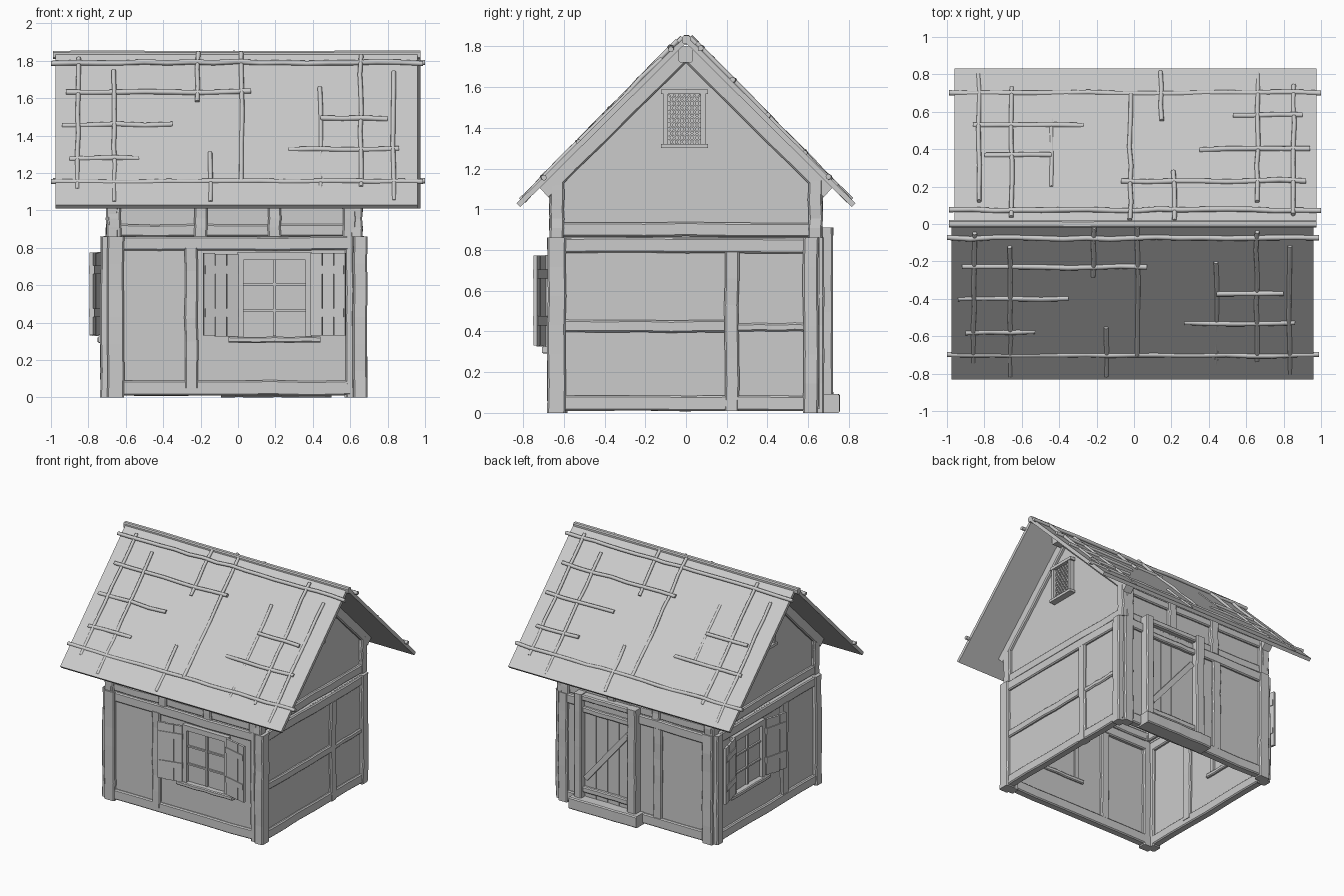
import bpy, bmesh, math, random
from mathutils import Matrix, Vector

random.seed(4)
if "Cube" in bpy.data.objects:
    bpy.data.objects.remove(bpy.data.objects["Cube"])

grey = bpy.data.materials.new("plain_grey")
grey.use_nodes = True
grey.diffuse_color = (0.6, 0.6, 0.6, 1)
grey.node_tree.nodes["Principled BSDF"].inputs["Base Color"].default_value = (0.6, 0.6, 0.6, 1)
I = Matrix()


def finish(name, bm, M=I):
    bm.transform(M)
    bmesh.ops.recalc_face_normals(bm, faces=bm.faces)
    me = bpy.data.meshes.new(name)
    bm.to_mesh(me)
    bm.free()
    me.materials.append(grey)
    ob = bpy.data.objects.new(name, me)
    bpy.context.collection.objects.link(ob)
    return ob


def sweep(name, a, b, section, u, rings=2, jit=0.0, M=I):
    """Carry a cross-section from a to b, with a slight hand-hewn wander."""
    a, b = Vector(a), Vector(b)
    d = (b - a).normalized()
    u = Vector(u)
    u = (u - d * u.dot(d)).normalized()
    v = d.cross(u)
    bm = bmesh.new()
    loops = []
    for i in range(rings):
        c = a.lerp(b, i / (rings - 1))
        c += u * random.uniform(-jit, jit) + v * random.uniform(-jit, jit)
        loops.append([bm.verts.new(c + u * p + v * q) for p, q in section])
    n = len(section)
    for l0, l1 in zip(loops, loops[1:]):
        for k in range(n):
            bm.faces.new((l0[k], l0[(k + 1) % n], l1[(k + 1) % n], l1[k]))
    bm.faces.new(loops[0])
    bm.faces.new(loops[-1])
    return finish(name, bm, M)


def rect(w, h, c=0.0):
    """Rectangle section with clipped corners when c > 0."""
    w, h = w / 2, h / 2
    if not c:
        return [(-w, -h), (w, -h), (w, h), (-w, h)]
    return [(-w + c, -h), (w - c, -h), (w, -h + c), (w, h - c),
            (w - c, h), (-w + c, h), (-w, h - c), (-w, -h + c)]


def beam(name, x, y, z, jit=0.003, M=I):
    """Timber filling the given ranges, wandering along its longest side."""
    r = [x, y, z]
    size = [q - p for p, q in r]
    k = size.index(max(size))
    mid = [(p + q) / 2 for p, q in r]
    a, b = mid[:], mid[:]
    a[k], b[k] = r[k]
    i, j = (k + 1) % 3, (k + 2) % 3
    u = [0, 0, 0]
    u[i] = 1
    c = min(0.008, min(size) * 0.2) if jit else 0
    return sweep(name, a, b, rect(size[i], size[j], c), u, 7 if jit else 2, jit, M)


def board(name, x, y, z, M=I):
    return beam(name, x, y, z, 0, M)


def prism(name, outline, x0, x1):
    """Extrude a (y, z) outline along x."""
    bm = bmesh.new()
    f = bm.faces.new([bm.verts.new((x0, y, z)) for y, z in outline])
    new = bmesh.ops.extrude_face_region(bm, geom=[f])["geom"]
    bmesh.ops.translate(bm, vec=(x1 - x0, 0, 0),
                        verts=[g for g in new if isinstance(g, bmesh.types.BMVert)])
    return finish(name, bm)


# Plaster walls, open underneath
for s in (-1, 1):
    y = sorted((s * 0.635, s * 0.655))
    board("lower_long_wall", (-0.7, 0.66), y, (0.02, 0.86))
    y = sorted((s * 0.62, s * 0.64))
    board("upper_long_wall", (-0.67, 0.635), y, (0.86, 1.18))
for x in (-0.705, 0.645):
    board("lower_end_wall", (x, x + 0.02), (-0.65, 0.65), (0.02, 0.86))
gable = [(-0.63, 0.85), (0.63, 0.85), (0.63, 1.17), (0, 1.8), (-0.63, 1.17)]
prism("left_gable_wall", gable, 0.62, 0.64)
prism("right_gable_wall", gable, -0.68, -0.66)

# Paired corner posts of the ground floor
low = (0.0, 0.86)
for x, y in [((0.615, 0.69), (-0.68, -0.59)), ((0.575, 0.62), (-0.67, -0.6)),
             ((-0.7, -0.61), (-0.68, -0.61)), ((-0.735, -0.665), (-0.655, -0.58)),
             ((0.62, 0.69), (0.575, 0.65)), ((0.57, 0.65), (0.61, 0.68)),
             ((-0.735, -0.665), (0.58, 0.655)), ((-0.7, -0.61), (0.61, 0.68))]:
    beam("corner_post", x, y, low)

# Ground floor rails and studs on the long sides
for s in (-1, 1):
    y = sorted((s * 0.61, s * 0.672))
    beam("head_rail", (-0.62, 0.6), y, (0.785, 0.86))
    beam("sill_rail", (-0.62, 0.6), y, (0.01, 0.09))
    beam("wall_stud", (-0.285, -0.215) if s < 0 else (-0.255, -0.18), y, (0.05, 0.8))

# Ground floor rails and studs on the ends
for x in ((0.62, 0.682), (-0.727, -0.665)):
    beam("end_head_rail", x, (-0.6, 0.6), (0.785, 0.86))
    beam("end_sill_rail", x, (-0.6, 0.6), (0.01, 0.085))
beam("end_stud", (0.62, 0.684), (0.19, 0.26), (0.01, 0.79))
beam("end_mid_rail", (0.62, 0.682), (-0.6, 0.19), (0.395, 0.455))
beam("end_short_rail", (0.62, 0.676), (0.25, 0.59), (0.4, 0.44))
beam("end_stud", (-0.727, -0.665), (-0.25, -0.17), (0.05, 0.8))

# Upper storey frame
for s in (-1, 1):
    y = sorted((s * 0.6, s * 0.67))
    for x in ((-0.695, -0.625), (0.56, 0.63), (-0.235, -0.165), (0.16, 0.23)):
        beam("upper_post", x, y, (0.86, 1.15))
    beam("upper_floor_rail", (-0.66, 0.62), sorted((s * 0.6, s * 0.655)), (0.86, 0.925))
    beam("wall_plate", (-0.66, 0.62), sorted((s * 0.6, s * 0.66)), (1.07, 1.13))
    for x in ((0.6, 0.665), (-0.705, -0.64)):
        beam("gable_post", x, y, (0.86, 1.14))
for x in ((0.6, 0.662), (-0.702, -0.64)):
    beam("tie_beam", x, (-0.61, 0.61), (0.865, 0.935))
    for s in (-1, 1):
        xm = sum(x) / 2
        sweep("gable_rafter", (xm, s * 0.7, 1.085), (xm, 0, 1.775),
              rect(0.07, 0.08, 0.008), (1, 0, 0), 6, 0.002)
beam("ridge_beam", (-0.78, 0.74), (-0.035, 0.035), (1.72, 1.8), 0.002)

# Roof: each half carries the same poles, turned half a circle
def roof_half(M):
    def on_roof(x, y, lift=0.0):
        return (x, -y, 1.866 - 1.016 * y + lift)

    def pole(a, b, r):
        ring = [(r * math.cos(t * math.pi / 4), r * math.sin(t * math.pi / 4)) for t in range(8)]
        n = max(4, int((Vector(b) - Vector(a)).length * 9))
        ob = sweep("roof_pole", a, b, ring, (0, -1, 1), n, 0.005, M)
        for p in ob.data.polygons:
            p.use_smooth = len(p.vertices) == 4

    sweep("roof_slope", (-0.975, -0.4125, 1.426), (0.96, -0.4125, 1.426),
          rect(1.155, 0.026), (0, -1, -0.99), 2, 0, M)
    for y, x0, x1 in [(0.075, -1, 0.99), (0.7, -1, 0.99), (0.23, -0.92, 0.07),
                      (0.4, -0.94, -0.35), (0.58, -0.9, -0.53),
                      (0.37, 0.44, 0.8), (0.53, 0.27, 0.86)]:
        pole(on_roof(x0, y), on_roof(x1, y), 0.014)
    for x, y0, y1, lift in [(-0.855, 0.05, 0.74, 0), (-0.66, 0.12, 0.81, 0),
                            (-0.215, 0.02, 0.28, 0), (0.02, 0.02, 0.7, 0),
                            (-0.145, 0.55, 0.81, 0), (0.44, 0.2, 0.8, -0.01),
                            (0.655, 0.04, 0.73, 0), (0.83, 0.12, 0.8, 0)]:
        pole(on_roof(x, y0, lift), on_roof(x, y1, lift), 0.012)


roof_half(I)
roof_half(Matrix.Rotation(math.pi, 4, "Z"))
beam("ridge_cap", (-0.99, 0.975), (-0.02, 0.02), (1.81, 1.853), 0.002)


# Window with open shutters, facing -y around local x = 0
def shuttered_window(M):
    y = (-0.69, -0.62)
    for s in (-1, 1):
        board("window_jamb", sorted((s * 0.165, s * 0.2)), y, (0.32, 0.77), M)
        hinge = M @ Matrix.Translation((s * 0.195, -0.685, 0)) @ Matrix.Rotation(s * -0.24, 4, "Z")
        for i in range(3):
            x = sorted((s * (0.003 + 0.064 * i), s * (0.064 + 0.064 * i)))
            drop = random.uniform(-0.006, 0.006)
            board("shutter_plank", x, (-0.018, 0), (0.33 + drop, 0.772 + drop), hinge)
        for z in (0.43, 0.66):
            board("shutter_batten", sorted((0, s * 0.185)), (-0.024, 0.006), (z, z + 0.045), hinge)
    board("window_head", (-0.2, 0.2), y, (0.735, 0.775), M)
    beam("window_sill", (-0.245, 0.245), (-0.705, -0.62), (0.293, 0.325), 0.002, M)
    board("window_pane", (-0.17, 0.17), (-0.66, -0.652), (0.32, 0.74), M)
    board("window_mullion", (-0.007, 0.007), (-0.675, -0.655), (0.33, 0.74), M)
    for z in (0.465, 0.605):
        board("window_bar", (-0.165, 0.165), (-0.673, -0.655), (z - 0.006, z + 0.006), M)


shuttered_window(Matrix.Translation((0.195, 0, 0)))
shuttered_window(Matrix.Translation((-0.045, 0.255, 0)) @ Matrix.Rotation(-math.pi / 2, 4, "Z"))


# Gable windows with a diamond lattice
def gable_window(M):
    y = (-0.035, 0.03)
    for s in (-1, 1):
        board("lattice_jamb", sorted((s * 0.08, s * 0.103)), y, (1.31, 1.58), M)
    board("lattice_head", (-0.115, 0.115), (-0.04, 0.03), (1.565, 1.588), M)
    board("lattice_sill", (-0.115, 0.115), (-0.045, 0.03), (1.3, 1.32), M)
    for s in (-1, 1):
        for i in range(12):
            z = 1.09 + 0.042 * i     # height where the bar meets one jamb
            t0 = max(0, (1.32 - z) / 0.27)
            t1 = min(1, (1.565 - z) / 0.27)
            if t1 - t0 > 0.05:
                sweep("lattice_bar", (s * (-0.08 + 0.16 * t0), -0.014, z + 0.27 * t0),
                      (s * (-0.08 + 0.16 * t1), -0.014, z + 0.27 * t1),
                      rect(0.008, 0.008), (0, 1, 0), M=M)


gable_window(Matrix.Translation((0.645, -0.008, 0)) @ Matrix.Rotation(math.pi / 2, 4, "Z"))
gable_window(Matrix.Translation((-0.685, 0.008, 0)) @ Matrix.Rotation(-math.pi / 2, 4, "Z"))

# Back door with frame, ledges, brace and step
for x in ((-0.06, 0.015), (0.415, 0.48)):
    beam("door_post", x, (0.63, 0.722), (0.08, 0.91), 0.002)
beam("door_lintel", (0.0, 0.43), (0.63, 0.71), (0.86, 0.905), 0.002)
for i in range(4):
    x = 0.016 + 0.1 * i
    board("door_plank", (x, x + 0.097), (0.64, 0.672), (0.09, 0.86))
for z in (0.13, 0.76):
    beam("door_ledge", (0.012, 0.418), (0.66, 0.697), (z, z + 0.045), 0.002)
sweep("door_brace", (0.4, 0.676, 0.24), (0.03, 0.676, 0.68), rect(0.04, 0.03), (0, 0, 1))
beam("door_step", (-0.09, 0.5), (0.63, 0.755), (0.0, 0.092), 0.002)
